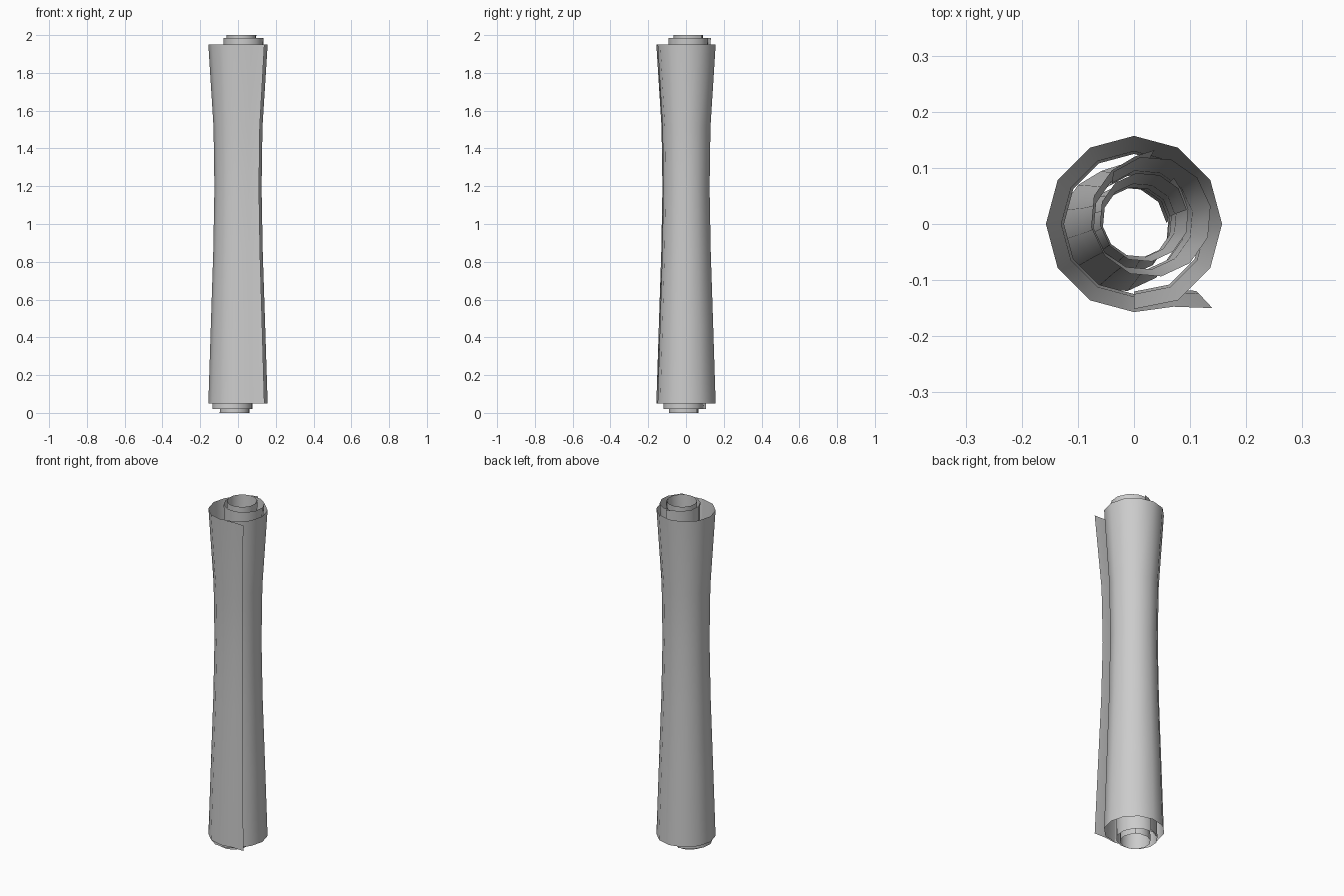
import bpy, bmesh
from math import sin, cos, radians, degrees

if "Cube" in bpy.data.objects:
    bpy.data.objects.remove(bpy.data.objects["Cube"])

# Vertical flare: (height fraction, radius factor), pinched a little above the middle
PROFILE = [(0, 1.0), (0.22, 0.915), (0.42, 0.835), (0.6, 0.795), (0.77, 0.825), (1, 1.0)]


def spiral(radius, flap):
    """Cross-section: loose flap, twelve-sided turn, end tucked under the flap."""
    pts = [(radius * r, a) for r, a in flap]
    pts += [(radius, -90 - 30 * i) for i in range(12)]
    pts.append((radius * 0.965, -90 - 360))
    return [(r * cos(radians(a)), r * sin(radians(a))) for r, a in pts]


def rolled_sheet(name, radius, z0, z1, flap, turn=0, flip=1, lean=(0, 0)):
    bm = bmesh.new()
    c, s = cos(radians(turn)), sin(radians(turn))
    section = spiral(radius, flap)
    rows = []
    for t, f in PROFILE:
        z = z0 + (z1 - z0) * t
        k = 2 * t - 1
        row = []
        for x, y in section:
            x *= flip
            row.append(bm.verts.new(((x * c - y * s) * f + lean[0] * k,
                                     (x * s + y * c) * f + lean[1] * k, z)))
        rows.append(row)
    for a, b in zip(rows, rows[1:]):
        for i in range(len(section) - 1):
            bm.faces.new((a[i + 1], a[i], b[i], b[i + 1]) if flip > 0
                         else (a[i], a[i + 1], b[i + 1], b[i]))
    me = bpy.data.meshes.new(name)
    bm.to_mesh(me)
    bm.free()
    ob = bpy.data.objects.new(name, me)
    bpy.context.collection.objects.link(ob)
    bpy.context.view_layer.objects.active = ob
    ob.select_set(True)
    bpy.ops.object.shade_smooth_by_angle(angle=radians(40))
    ob.select_set(False)


# Outer wrap with the protruding loose edge
rolled_sheet("outer_wrap", 0.157, 0.05, 1.95, [(1.305, -47), (1.04, -64.5)])
# Middle roll, wound the other way and leaning inside the wrap
rolled_sheet("middle_roll", 0.108, 0.02, 1.985, [(1.1, -47), (1.03, -64.5)],
             turn=-140, flip=-1, lean=(0.03, 0.013))
# Inner roll, the longest
rolled_sheet("inner_roll", 0.08, 0.0, 2.0, [(1.1, -47), (1.03, -64.5)],
             turn=100, lean=(0.018, 0.012))
